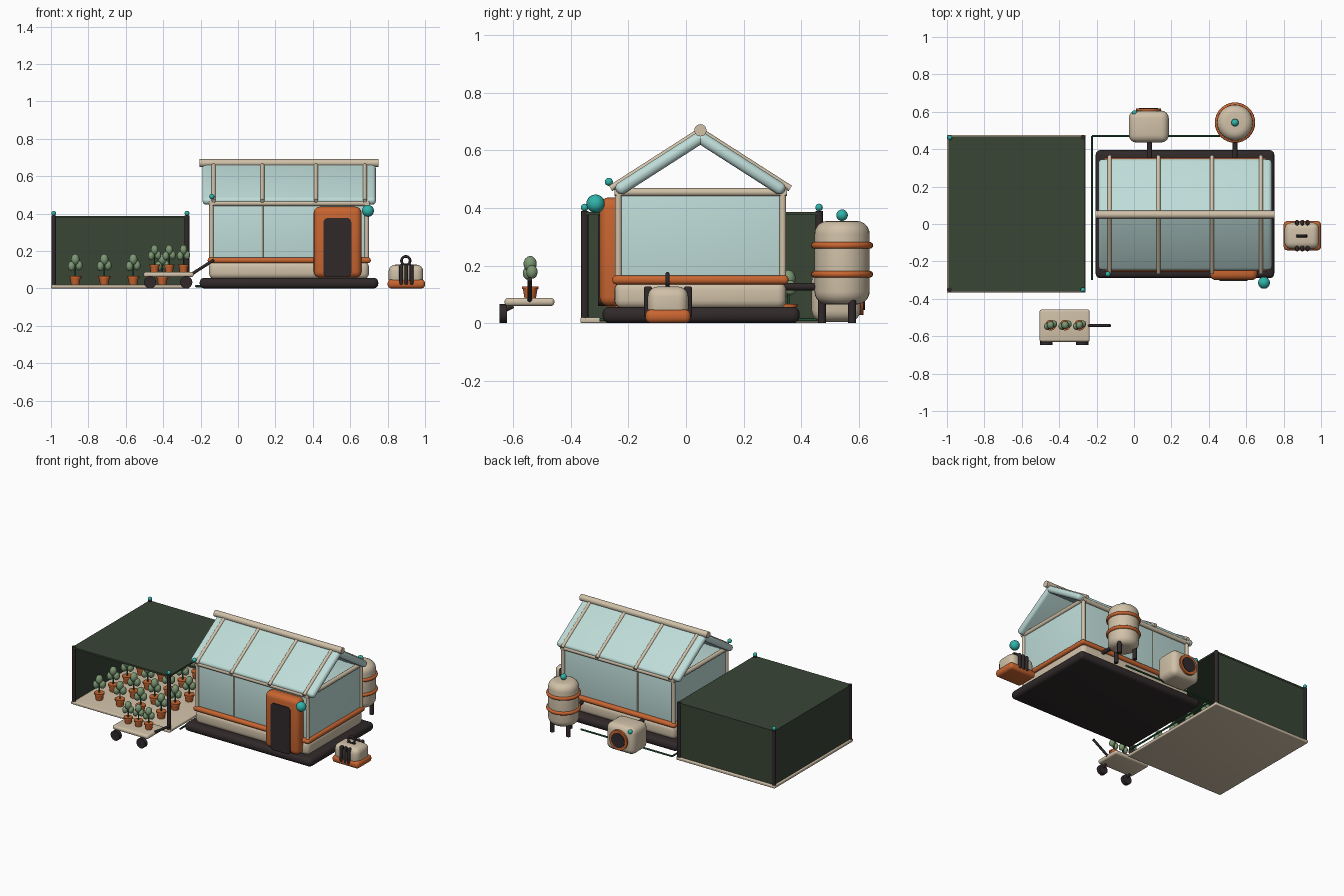
import bpy, bmesh, math
from mathutils import Vector, Matrix

cube = bpy.data.objects.get("Cube")
if cube:
    bpy.data.objects.remove(cube, do_unlink=True)


def material(name, rgb):
    m = bpy.data.materials.new(name)
    m.use_nodes = True
    m.diffuse_color = (*rgb, 1)
    m.node_tree.nodes["Principled BSDF"].inputs["Base Color"].default_value = (*rgb, 1)
    return m


CREAM = material("cream", (0.63, 0.53, 0.39))
ORANGE = material("orange", (0.58, 0.13, 0.03))
DARK = material("charcoal", (0.03, 0.022, 0.023))
GLASS = material("pale glass", (0.52, 0.72, 0.69))
NET = material("shade net green", (0.04, 0.06, 0.036))
LEAF = material("leaf green", (0.2, 0.31, 0.17))
HOSE = material("hose green", (0.025, 0.12, 0.05))
TEAL = material("teal", (0.03, 0.45, 0.4))


def finish(bm, name, mat, angle=40):
    bmesh.ops.recalc_face_normals(bm, faces=bm.faces[:])
    me = bpy.data.meshes.new(name)
    bm.to_mesh(me)
    bm.free()
    me.materials.append(mat)
    me.polygons.foreach_set("use_smooth", [True] * len(me.polygons))
    me.set_sharp_from_angle(angle=math.radians(angle))
    ob = bpy.data.objects.new(name, me)
    bpy.context.collection.objects.link(ob)
    return ob


def box(name, mat, x, y, z, bevel=0.0, only_axis=None):
    """Box between ranges; rounds all edges, or only those along one axis."""
    bm = bmesh.new()
    bmesh.ops.create_cube(bm, size=1)
    for v in bm.verts:
        for i, (lo, hi) in enumerate((x, y, z)):
            v.co[i] = lo if v.co[i] < 0 else hi
    if bevel:
        edges = [e for e in bm.edges if only_axis is None
                 or abs((e.verts[0].co - e.verts[1].co)[only_axis]) > 1e-5]
        bmesh.ops.bevel(bm, geom=edges, offset=bevel, segments=4, profile=0.5,
                        affect='EDGES', clamp_overlap=True)
    return finish(bm, name, mat)


def tube(name, mat, a, b, r, r2=None, sides=16):
    a, b = Vector(a), Vector(b)
    d = b - a
    bm = bmesh.new()
    m = Matrix.Translation((a + b) / 2) @ d.to_track_quat('Z', 'Y').to_matrix().to_4x4()
    bmesh.ops.create_cone(bm, cap_ends=True, segments=sides, radius1=r,
                          radius2=r if r2 is None else r2, depth=d.length, matrix=m)
    return finish(bm, name, mat)


def ball(name, mat, c, r, scale=(1, 1, 1), u=16, v=10):
    bm = bmesh.new()
    bmesh.ops.create_uvsphere(bm, u_segments=u, v_segments=v, radius=r,
                              matrix=Matrix.Translation(c) @ Matrix.Diagonal((*scale, 1)))
    return finish(bm, name, mat, 80)


def ring(name, mat, c, R, r, rot=None):
    bm = bmesh.new()
    n, k = 32, 10
    grid = [[bm.verts.new(((R + r * math.cos(q)) * math.cos(p),
                           (R + r * math.cos(q)) * math.sin(p), r * math.sin(q)))
             for q in [math.tau * j / k for j in range(k)]]
            for p in [math.tau * i / n for i in range(n)]]
    for i in range(n):
        for j in range(k):
            s, t = (i + 1) % n, (j + 1) % k
            bm.faces.new((grid[i][j], grid[s][j], grid[s][t], grid[i][t]))
    m = Matrix.Translation(c)
    if rot:
        m = m @ Matrix.Rotation(math.pi / 2, 4, rot)
    bm.transform(m)
    return finish(bm, name, mat, 80)


# Greenhouse base
MID = 0.05
box("foundation", DARK, (-0.205, 0.75), (-0.29, 0.395), (0, 0.057), 0.025)
box("plinth", CREAM, (-0.155, 0.7), (-0.248, 0.348), (0.05, 0.145), 0.03)
box("sill_band", ORANGE, (-0.162, 0.71), (-0.256, 0.356), (0.135, 0.166), 0.014)
box("glass_walls", GLASS, (-0.143, 0.69), (-0.232, 0.332), (0.15, 0.452), 0.012)

# Timber frame
X0, X1, Y0, Y1 = -0.142, 0.688, -0.235, 0.336
for y in (Y0, Y1):
    tube("long_top_rail", CREAM, (X0 - 0.014, y, 0.455), (X1 + 0.014, y, 0.455), 0.014)
    tube("wall_mullion", CREAM, (0.13, y * 0.975, 0.16), (0.13, y * 0.975, 0.45), 0.006)
    for x in (X0, X1):
        tube("corner_post", CREAM, (x, y, 0.15), (x, y, 0.455), 0.012)
for x in (X0, X1):
    tube("end_top_rail", CREAM, (x, Y0 - 0.014, 0.455), (x, Y1 + 0.014, 0.455), 0.014)

# Roof: thick glass slabs, rafters and ridge
ridge, drop, run = 0.668, 0.2, 0.312
pitch = math.atan2(drop, run)
for side in (-1, 1):
    slab = box("roof_glass", GLASS, (-0.19, 0.737), (0, math.hypot(run, drop) - 0.012),
               (-0.041, 0.002), 0.02)
    flip = Matrix.Rotation(0 if side > 0 else math.pi, 4, 'Z')
    shift = Matrix.Translation((0.547 if side < 0 else 0, MID, ridge))
    slab.data.transform(shift @ flip @ Matrix.Rotation(-pitch, 4, 'X'))
    for x in (-0.13, 0.13, 0.417, 0.678):
        tube("rafter", CREAM, (x, MID, ridge), (x, MID + side * run, ridge - drop), 0.011)
tube("ridge_beam", CREAM, (-0.205, MID, 0.67), (0.752, MID, 0.67), 0.021, sides=24)

# Door
box("door_frame", ORANGE, (0.405, 0.66), (-0.3, -0.215), (0.058, 0.437), 0.032)
box("door_panel", DARK, (0.457, 0.606), (-0.306, -0.25), (0.06, 0.377), 0.025, 1)
ball("door_lamp", TEAL, (0.695, -0.314, 0.415), 0.032)
ball("corner_lamp", TEAL, (-0.14, -0.268, 0.491), 0.014)

# Water tank
TX, TY = 0.54, 0.542
bm = bmesh.new()
bmesh.ops.create_cone(bm, cap_ends=True, segments=32, radius1=0.096, radius2=0.096,
                      depth=0.29, matrix=Matrix.Translation((TX, TY, 0.21)))
rims = [e for e in bm.edges if abs(e.verts[0].co.z - e.verts[1].co.z) < 1e-4]
bmesh.ops.bevel(bm, geom=rims, offset=0.045, segments=5, profile=0.5, affect='EDGES')
finish(bm, "tank_body", CREAM)
for z in (0.17, 0.27):
    ring("tank_band", ORANGE, (TX, TY, z), 0.096, 0.012)
for deg in (-90, 30, 150):
    a = math.radians(deg)
    lx, ly = TX + 0.07 * math.cos(a), TY + 0.07 * math.sin(a)
    tube("tank_leg", DARK, (lx, ly, 0), (lx, ly, 0.1), 0.014)
ball("tank_lamp", TEAL, (TX, TY, 0.375), 0.02)
tube("tank_pipe", DARK, (TX, 0.33, 0.127), (TX, 0.48, 0.127), 0.013)

# Fan unit
box("fan_body", CREAM, (-0.028, 0.186), (0.436, 0.606), (0.005, 0.187), 0.04)
tube("fan_rim", ORANGE, (0.078, 0.59, 0.095), (0.078, 0.617, 0.095), 0.067, sides=32)
tube("fan_grille", DARK, (0.078, 0.6, 0.095), (0.078, 0.621, 0.095), 0.05, sides=32)
tube("fan_pipe", DARK, (0.083, 0.33, 0.127), (0.083, 0.45, 0.127), 0.013)
ball("fan_lamp", TEAL, (0.003, 0.593, 0.164), 0.015)

# Ground hose
tube("hose_side", HOSE, (-0.225, -0.3, 0.012), (-0.225, 0.47, 0.012), 0.006, sides=8)
tube("hose_back", HOSE, (-0.225, 0.47, 0.012), (0.46, 0.47, 0.012), 0.006, sides=8)

# Shade house
NX, NY = (-0.985, -0.273), (-0.352, 0.462)
box("shade_floor", CREAM, (-1, -0.258), (-0.367, 0.477), (0, 0.02), 0.006)
box("shade_roof", NET, (-0.992, -0.262), (-0.362, 0.468), (0.376, 0.387))
box("shade_back", NET, NX, (0.458, 0.466), (0.02, 0.38))
box("shade_side", NET, (-0.989, -0.981), NY, (0.02, 0.38))
for x in NX:
    for y in NY:
        tube("shade_post", DARK, (x, y, 0.015), (x, y, 0.39), 0.013)
for x, y in ((NX[0], NY[1]), (NX[1], NY[0])):
    ball("shade_lamp", TEAL, (x, y, 0.402), 0.013)


# Potted plants
def plant(x, y, z, s):
    tube("pot", ORANGE, (x, y, z), (x, y, z + 0.038 * s), 0.02 * s, 0.026 * s, 12)
    tube("pot_lip", ORANGE, (x, y, z + 0.033 * s), (x, y, z + 0.042 * s), 0.029 * s, sides=12)
    tube("stem", HOSE, (x, y, z + 0.04 * s), (x, y, z + 0.1 * s), 0.004 * s, sides=6)
    for dx, dy, dz, r in ((-0.018, -0.006, 0.088, 0.019), (0.018, 0.006, 0.092, 0.019),
                          (0, 0, 0.12, 0.022)):
        ball("foliage", LEAF, (x + dx * s, y + dy * s, z + dz * s), r * s,
             (0.95, 1.05, 1.25), 10, 7)


for i in range(4):
    for j in range(5):
        plant(-0.87 + 0.155 * i, -0.245 + 0.15 * j, 0.02, 1.12)

# Plant cart
box("cart_deck", CREAM, (-0.505, -0.237), (-0.63, -0.457), (0.06, 0.088), 0.012)
for x in (-0.47, -0.277):
    tube("cart_wheel", DARK, (x, -0.648, 0.033), (x, -0.622, 0.033), 0.033, sides=24)
    tube("cart_axle", DARK, (x, -0.63, 0.045), (x, -0.6, 0.06), 0.008)
tube("cart_handle", DARK, (-0.25, -0.543, 0.075), (-0.128, -0.543, 0.153), 0.008)
for x in (-0.446, -0.368, -0.291):
    plant(x, -0.541, 0.086, 1.0)

# Portable carry unit
box("carry_body", CREAM, (0.805, 0.99), (-0.133, 0.008), (0.015, 0.127), 0.035)
box("carry_base", ORANGE, (0.8, 1.0), (-0.141, 0.016), (0, 0.048), 0.02)
for x in (0.872, 0.9, 0.928):
    for y in (-0.132, 0.007):
        box("carry_rib", DARK, (x - 0.01, x + 0.01), (y - 0.014, y + 0.014), (0.02, 0.128), 0.008)
ring("carry_handle", DARK, (0.897, -0.064, 0.148), 0.023, 0.007, 'X')
box("handle_mount", DARK, (0.868, 0.926), (-0.072, -0.056), (0.12, 0.132), 0.004)
